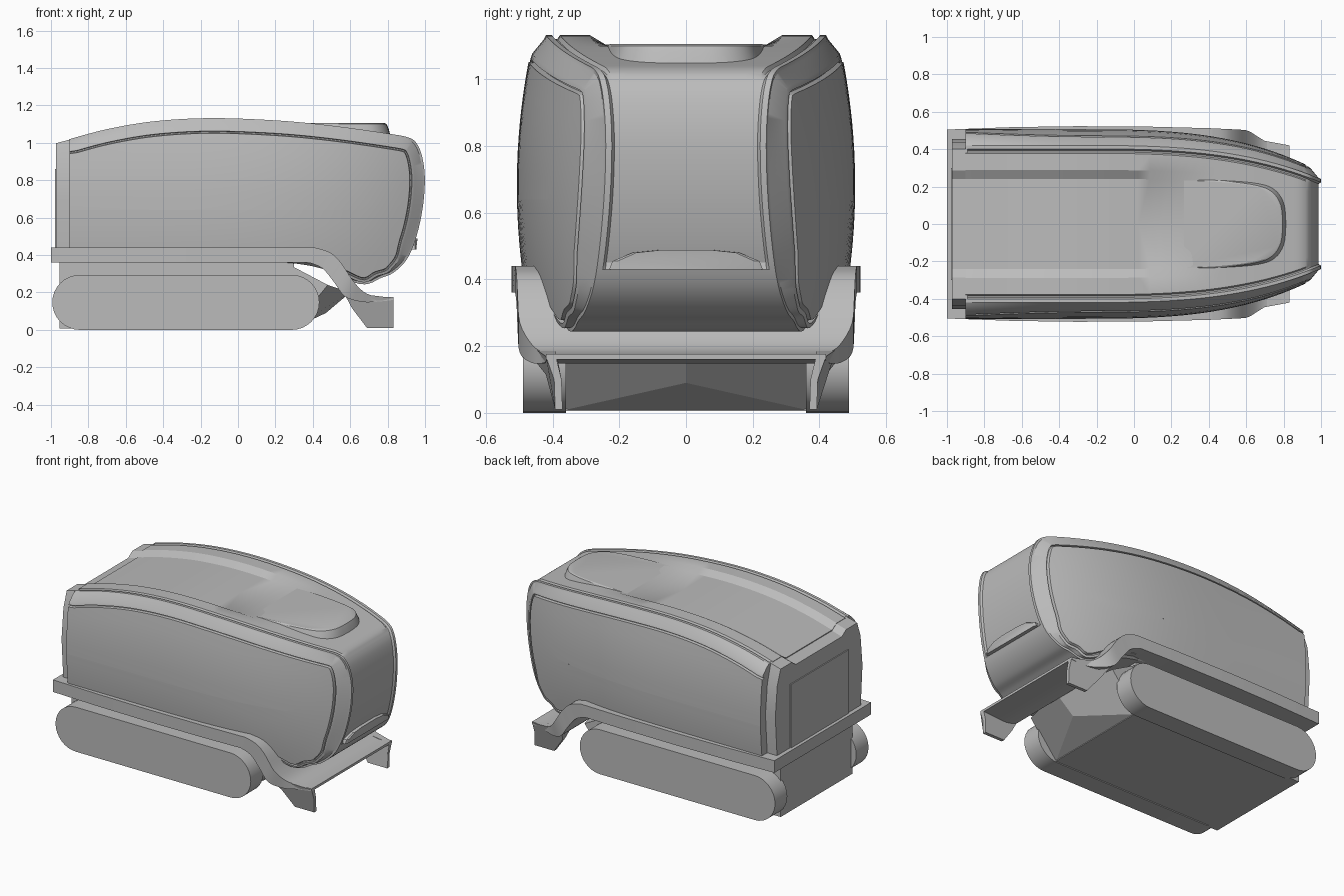
import bpy, math

if "Cube" in bpy.data.objects:
    bpy.data.objects.remove(bpy.data.objects["Cube"])

grey = bpy.data.materials.new("matte_grey")
grey.use_nodes = True
grey.diffuse_color = (0.5, 0.5, 0.5, 1)
grey.node_tree.nodes["Principled BSDF"].inputs["Base Color"].default_value = (0.5, 0.5, 0.5, 1)


def make(name, verts, faces, mirror=False, angle=30):
    mesh = bpy.data.meshes.new(name)
    mesh.from_pydata(verts, [], faces)
    mesh.materials.append(grey)
    ob = bpy.data.objects.new(name, mesh)
    bpy.context.collection.objects.link(ob)
    bpy.ops.object.select_all(action="DESELECT")
    ob.select_set(True)
    bpy.context.view_layer.objects.active = ob
    bpy.ops.object.mode_set(mode="EDIT")
    bpy.ops.mesh.select_all(action="SELECT")
    bpy.ops.mesh.remove_doubles(threshold=0.0002)
    bpy.ops.mesh.normals_make_consistent(inside=False)
    bpy.ops.object.mode_set(mode="OBJECT")
    bpy.ops.object.shade_smooth_by_angle(angle=math.radians(angle))
    if mirror:
        ob.modifiers.new("mirror", "MIRROR").use_axis = (False, True, False)
    return ob


def loft(name, rings, mirror=False):
    """Skin closed rings of equal length and cap both ends."""
    n = len(rings[0])
    faces = [(r * n + i, r * n + (i + 1) % n, (r + 1) * n + (i + 1) % n, (r + 1) * n + i)
             for r in range(len(rings) - 1) for i in range(n)]
    faces += [tuple(range(n)), tuple(range((len(rings) - 1) * n, len(rings) * n))]
    return make(name, [p for ring in rings for p in ring], faces, mirror)


def spline(pts, steps):
    """Catmull-Rom curve through the points, of any dimension."""
    out = []
    for i in range(len(pts) - 1):
        p = [pts[max(0, min(len(pts) - 1, i + k))] for k in (-1, 0, 1, 2)]
        for s in range(steps):
            t = s / steps
            out.append(tuple(0.5 * (2 * b + (c - a) * t + (2 * a - 5 * b + 4 * c - d) * t * t
                                    + (3 * b - a - 3 * c + d) * t ** 3) for a, b, c, d in zip(*p)))
    return out + [tuple(pts[-1])]


def clamp(v):
    return max(0.0, min(1.0, v))


def taper(x):
    return max(0.0, (x + 0.3) / 1.3) ** 3


def half_width(x, z):
    """Bulging flank, narrowing to the nose."""
    return (0.507 - 0.23 * taper(x)) * (1 - 0.065 * ((z - 0.68) / 0.36) ** 2)


# Body shell: strands across the side profile, from the centre line to the flank
profile = spline([(-0.9, 1.02), (-0.7, 1.073), (-0.45, 1.115), (-0.15, 1.132), (0.2, 1.12),
                  (0.5, 1.092), (0.8, 1.05), (0.92, 1.025), (0.965, 0.98), (0.99, 0.9),
                  (0.999, 0.8), (0.99, 0.67), (0.965, 0.54), (0.93, 0.43), (0.89, 0.36),
                  (0.83, 0.305), (0.77, 0.28), (0.65, 0.245), (0.4, 0.34), (0, 0.37), (-0.9, 0.37)], 6)
rows = []
for k, (x, z) in enumerate(profile):
    a, b = profile[max(0, k - 1)], profile[min(len(profile) - 1, k + 1)]
    tx, tz = b[0] - a[0], b[1] - a[1]
    size = math.hypot(tx, tz)
    nx, nz = -tz / size, tx / size
    inner = 0.39 - 0.18 * taper(x)
    screen = 0.012 * clamp(nx * 2 - 0.4) if z > 0.435 else 0
    recess = 0.028 * clamp((0.45 - x) / 0.35) if nz > 0.5 else 0
    groove = 0.012 if z > 0.435 else 0
    edge = 0.03 + 0.045 * clamp(1.5 + 1.5 * nz)
    row = []

    def add(y, depth):
        px, pz = x - nx * depth, z - nz * depth
        row.append((px, half_width(px, pz) + y if y <= 0 and row else y, pz))

    add(0, screen + recess)
    add(0.62 * inner, screen + recess)
    add(0.74 * inner, screen)
    add(inner - 0.012, screen)
    add(inner - 0.004, groove)
    add(inner + 0.004, groove)
    add(inner + 0.012, 0)
    add(inner + 0.03, 0)
    add(inner + 0.55 * (half_width(x, z) - inner), 0.012)
    add(-0.006, edge - 0.02)
    add(-0.004, edge - 0.006)
    add(-0.018, edge - 0.003)
    add(-0.018, edge + 0.003)
    # Flank strands run from the frame edge to a spine at mid height
    sx, sz = x - nx * (edge + 0.006), z - nz * (edge + 0.006)
    cx, cz = -0.9 + (sx + 0.9) * 0.85, 0.64
    for u in (0, 0.2, 0.4, 0.6, 0.8, 1):
        fx, fz = sx + (cx - sx) * u, sz + (cz - sz) * u
        row.append((fx, half_width(fx, fz), fz))
    if k in (0, len(profile) - 1):
        row = [(-0.9, py, pz) for _, py, pz in row]
    rows.append(row)
n = len(rows[0])
faces = [(r * n + i, r * n + i + 1, (r + 1) * n + i + 1, (r + 1) * n + i)
         for r in range(len(rows) - 1) for i in range(n - 1)]
last = (len(rows) - 1) * n
faces.append(tuple(range(n)) + tuple(range(last + n - 1, last - 1, -1)))
make("body_shell", [p for row in rows for p in row], faces, True)

# Rear bulkhead, following the roof channel, and its access panel
half = [(0.24, 0.968), (0.285, 0.998), (0.4, 0.998), (0.435, 0.9), (0.455, 0.7), (0.435, 0.4)]
section = half + [(-y, z) for y, z in reversed(half)]
loft("rear_bulkhead", [[(x, y, z + (lift if z > 0.95 else 0)) for y, z in section]
                       for x, lift in ((-0.972, 0), (-0.89, 0.022))])


def box(name, x0, x1, y0, y1, z0, z1):
    return loft(name, [[(x, y0, z0), (x, y1, z0), (x, y1, z1), (x, y0, z1)] for x in (x0, x1)])


box("rear_panel", -0.979, -0.96, -0.3, 0.3, 0.43, 0.86)

# Raised bonnet panel with a rounded nose
side = spline([(0.1, 0.24), (0.3, 0.24), (0.5, 0.228), (0.66, 0.205), (0.74, 0.17), (0.785, 0.1), (0.795, 0)], 4)
outline = side + [(x, -y) for x, y in reversed(side[:-1])]
loft("bonnet_panel", [[(0.1 + (x - 0.1) * s, y * w, 1.095 + 0.01 * clamp((x - 0.1) / 0.3) - drop)
                       for x, y in outline]
                      for s, w, drop in ((1.03, 1.1, 0.07), (1.015, 1.04, 0.03), (1, 1, 0.005), (0.985, 0.97, 0))])

# Low lip at the foot of the front screen
lip = []
for x, s in ((0.88, 1), (0.945, 1), (0.953, 0.93)):
    lip.append([(x + 0.12 * (z - 0.43), y * s, z) for y, z in
                ((-0.23, 0.43), (0.23, 0.43), (0.22, 0.455), (0.16, 0.48), (0.08, 0.488),
                 (-0.08, 0.488), (-0.16, 0.48), (-0.22, 0.455))])
loft("screen_lip", lip)

# Deck: flat at the back, sweeping down to the front blade
deck = [(-1, 0.44, -1, 0.36, 0.505), (-0.65, 0.44, -0.65, 0.36, 0.518), (-0.3, 0.44, -0.3, 0.36, 0.523),
        (0.1, 0.44, 0.1, 0.36, 0.52)]
deck += spline([(0.41, 0.44, 0.38, 0.36, 0.512), (0.49, 0.415, 0.45, 0.33, 0.508),
                (0.55, 0.36, 0.51, 0.26, 0.505), (0.61, 0.27, 0.57, 0.18, 0.498),
                (0.67, 0.205, 0.66, 0.15, 0.462), (0.74, 0.178, 0.74, 0.15, 0.425),
                (0.832, 0.176, 0.832, 0.16, 0.42)], 4)
loft("deck_and_blade", [[(tx, -w, tz), (tx, w, tz), (bx, w, bz), (bx, -w, bz)] for tx, tz, bx, bz, w in deck])

# Blade end fins, flared towards the top
outer = [(0.57, 0.19, 0.48), (0.61, 0.115, 0.42), (0.69, 0.01, 0.392), (0.832, 0.01, 0.392),
         (0.832, 0.1, 0.395), (0.832, 0.17, 0.42), (0.67, 0.19, 0.45)]
loft("blade_fin", [[(x, y, z) for x, z, y in outer], [(x, min(y - 0.022, 0.39), z) for x, z, y in outer]], True)

# Tracks
r, seg = 0.147, 16
track = []
for cx, start in ((0.288, -90), (-0.846, 90)):
    for i in range(seg + 1):
        a = math.radians(start + 180 * i / seg)
        track.append((cx + r * math.cos(a), r + r * math.sin(a)))
loft("track", [[(x, y, z) for x, z in track] for y in (0.36, 0.488)], True)

# Undercarriage with a wedge bow
box("undercarriage", -0.955, 0.3, -0.375, 0.375, 0.006, 0.37)
bow = [(0.29, -0.375, 0.006), (0.29, 0.375, 0.006), (0.47, 0, 0.09), (0.48, -0.375, 0.24),
       (0.48, 0.375, 0.24), (0.6, 0, 0.2), (0.29, -0.375, 0.34), (0.29, 0.375, 0.34)]
make("undercarriage_bow", bow, [(0, 1, 2), (0, 2, 5, 3), (1, 4, 5, 2), (3, 5, 4), (3, 4, 7, 6),
                                (0, 3, 6), (1, 7, 4), (0, 6, 7, 1)], angle=10)
